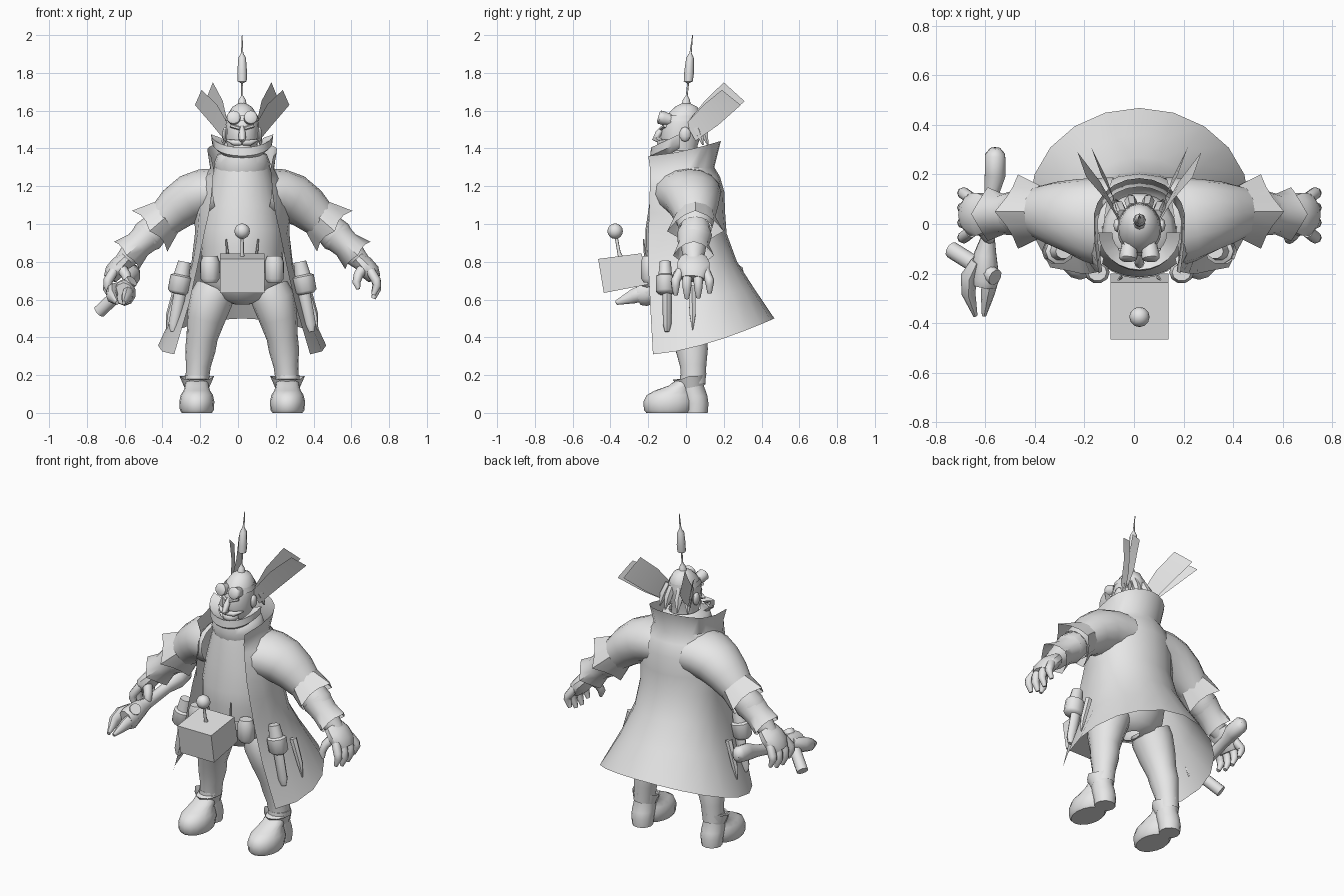
import bpy, bmesh, math
from mathutils import Vector, Matrix

C = 0.022  # centre line of the figure
grey = bpy.data.materials.new("plain_grey")
grey.diffuse_color = (0.8, 0.8, 0.8, 1)


def finish(name, bm, angle=50):
    bmesh.ops.recalc_face_normals(bm, faces=bm.faces)
    me = bpy.data.meshes.new(name)
    bm.to_mesh(me)
    bm.free()
    me.materials.append(grey)
    ob = bpy.data.objects.new(name, me)
    bpy.context.collection.objects.link(ob)
    bpy.ops.object.select_all(action='DESELECT')
    ob.select_set(True)
    bpy.context.view_layer.objects.active = ob
    bpy.ops.object.shade_smooth_by_angle(angle=math.radians(angle))
    return ob


def skin(name, rings, closed=True, cap=True, angle=50):
    """Join rows of points into one surface."""
    bm = bmesh.new()
    rows = [[bm.verts.new(p) for p in r] for r in rings]
    n = len(rows[0])
    for a, b in zip(rows, rows[1:]):
        for i in range(n if closed else n - 1):
            j = (i + 1) % n
            bm.faces.new((a[i], a[j], b[j], b[i]))
    if cap and closed:
        bm.faces.new(rows[0])
        bm.faces.new(rows[-1])
    return finish(name, bm, angle)


def stack(name, rows, n=18, x=C, cap=True, front=False):
    """Level ellipses, each given as z, centre y, half width, half depth."""
    if front:
        angles = [math.pi * (1 + i / 12) for i in range(13)]
    else:
        angles = [2 * math.pi * i / n for i in range(n)]
    return skin(name, [[(x + rx * math.cos(a), cy + ry * math.sin(a), z) for a in angles]
                       for z, cy, rx, ry in rows], closed=not front, cap=cap)


def tube(name, pts, n=12, flat=1.0, cap=True, jag=0.0, angle=50):
    """Round section along a path of x, y, z, radius (and flatness); jag points the last rim."""
    P = [Vector(p[:3]) for p in pts]
    whole = (P[-1] - P[0]).normalized()
    ref = Vector((0, 1, 0)) if abs(whole.y) < 0.8 else Vector((1, 0, 0))
    rings = []
    for k, p in enumerate(P):
        t = (P[min(k + 1, len(P) - 1)] - P[max(k - 1, 0)]).normalized()
        u = ref.cross(t).normalized()
        w = t.cross(u) * (pts[k][4] if len(pts[k]) > 4 else flat)
        ring = []
        for i in range(n):
            a = 2 * math.pi * i / n
            r, push = pts[k][3], 0
            if k == len(P) - 1 and jag and i % 3 == 0:
                r, push = r * (1 + jag), r * jag * 0.6
            ring.append(p + r * (math.cos(a) * u + math.sin(a) * w) + push * t)
        rings.append(ring)
    return skin(name, rings, cap=cap, angle=angle)


def ball(name, c, r, n=12):
    bm = bmesh.new()
    m = Matrix.Translation(c) @ Matrix.Diagonal((r[0], r[1], r[2], 1))
    bmesh.ops.create_uvsphere(bm, u_segments=n, v_segments=n * 2 // 3, radius=1, matrix=m)
    return finish(name, bm)


# hips, shirt front and belt
stack("hips", [(.575, 0, .04, .06), (.6, 0, .14, .13), (.68, -.01, .2, .17), (.78, -.015, .213, .19)],
      cap=False)
stack("shirt_front", [(.78, -.015, .213, .19), (.88, -.015, .22, .2), (.97, -.015, .22, .2),
                      (1.1, -.01, .2, .185), (1.24, -.01, .165, .17), (1.33, -.01, .14, .15)], front=True)
stack("belt", [(.74, -.01, .222, .205), (.80, -.01, .222, .21)], front=True)

# long open coat with standing collar:
# back z, front z, half width, centre y, back depth, edge x, edge y
coat = [(1.44, 1.36, .185, .02, .165, .165, -.2), (1.30, 1.29, .17, 0, .15, .15, -.19),
        (1.25, 1.24, .215, 0, .18, .155, -.19), (1.17, 1.17, .25, 0, .203, .16, -.192),
        (1.06, 1.06, .255, 0, .207, .175, -.195),
        (.95, .95, .25, .01, .205, .2, -.2), (.8, .78, .27, .02, .25, .235, -.2),
        (.66, .58, .33, .05, .31, .28, -.19), (.5, .31, .445, .08, .388, .36, -.175)]
rows = []
for zb, zf, rx, cy, rb, xe, ye in coat:
    end = math.pi - math.asin(xe / rx)
    rf = (cy - ye) / -math.cos(end)
    row = []
    for i in range(15):
        a = end * (i - 7) / 7
        y = cy + (rb if math.cos(a) > 0 else rf) * math.cos(a)
        u = max(0, (y - ye) / (cy + rb - ye))
        row.append((C + rx * math.sin(a), y, zf + (zb - zf) * u ** 1.5))
    rows.append(row)
skin("coat", rows, closed=False)

# scarf round the neck with a flared crescent in front
stack("scarf", [(1.27, -.03, .14, .14), (1.32, -.03, .15, .155), (1.37, -.03, .13, .145),
                (1.39, -.02, .085, .1)], cap=False)
rows = []
for r, d, top, drop in ((.11, .1, 1.455, .075), (.165, .15, 1.475, .07),
                        (.16, .155, 1.43, .07), (.12, .12, 1.4, .07)):
    rows.append([(C + r * math.cos(math.pi * i / 12), -.035 - d * math.sin(math.pi * i / 12),
                  top - drop * math.sin(math.pi * i / 12)) for i in range(13)])
skin("scarf_front", rows, closed=False)

# head and face
stack("head", [(1.37, -.02, .075, .08), (1.41, -.03, .08, .09), (1.46, -.03, .085, .105),
               (1.53, -.02, .087, .105), (1.58, -.01, .077, .09), (1.62, 0, .052, .06),
               (1.64, 0, .018, .02)], n=16)
tube("nose", [(C, -.115, 1.515, .012), (C, -.145, 1.48, .018), (C, -.16, 1.452, .02),
              (C, -.13, 1.435, .012)], n=8)
ball("chin", (C, -.1, 1.4), (.05, .05, .035))
stack("antenna", [(1.63, 0, .025, .025), (1.66, .002, .018, .018), (1.68, .004, .005, .005),
                  (1.745, .011, .005, .005), (1.755, .012, .024, .024), (1.80, .016, .026, .026),
                  (1.88, .021, .02, .02), (1.905, .024, .006, .006), (2.0, .035, .002, .002)], n=8)
stack("goggle_strap", [(1.545, -.02, .09, .108), (1.575, -.015, .083, .1)], n=16, cap=False)


def X(s, d):
    return C + s * d


for s, side in ((-1, "right"), (1, "left")):
    # goggles, ears, brows and moustache
    tube(side + "_goggle", [(X(s, .04), -.08, 1.55, .03), (X(s, .044), -.12, 1.56, .036),
                            (X(s, .046), -.14, 1.566, .036), (X(s, .046), -.147, 1.568, .026)], n=12)
    tube(side + "_moustache", [(X(s, 0), -.14, 1.43, .014), (X(s, .04), -.13, 1.43, .016),
                               (X(s, .085), -.1, 1.445, .004)], n=8)
    tube(side + "_brow", [(X(s, .01), -.132, 1.505, .01), (X(s, .06), -.11, 1.52, .01)], n=6)
    ball(side + "_ear", (X(s, .09), -.005, 1.475), (.016, .03, .04), 8)
    # hair tufts at the back of the head
    for k, (dx, y) in enumerate(((.07, .06), (.03, .085))):
        tube(f"{side}_tuft_{k}", [(X(s, dx), y - .02, 1.55, .022), (X(s, dx * 1.2), y + .01, 1.49, .025),
                                  (X(s, dx * 1.4), y + .03, 1.42, .005)], n=6)
    # two flat blades rising behind each ear: front edge tip, back edge tip
    for k, (f, b) in enumerate((((.155, .2, 1.75), (.195, .31, 1.65)),
                                ((.215, .19, 1.71), (.25, .29, 1.63)))):
        rf, rb = Vector((.075, 0, 1.53)), Vector((.09, .05, 1.44))
        row = []
        for t, bow in ((0, 0), (.5, .012), (1, 0)):
            p, q = rf.lerp(Vector(f), t), rb.lerp(Vector(b), t)
            row.append([(X(s, p.x - bow), p.y, p.z + bow), (X(s, q.x - bow), q.y, q.z - bow)])
        skin(f"{side}_blade_{k}", row, closed=False)

    # arm, sleeve cuff and gauntlet
    tube(side + "_sleeve", [(X(s, .13), .008, 1.165, .13, 1.4), (X(s, .2), .018, 1.158, .134, 1.27),
                            (X(s, .27), .032, 1.135, .131, 1.15), (X(s, .345), .042, 1.085, .117, 1.1),
                            (X(s, .42), .05, 1.015, .095, 1.05), (X(s, .46), .05, .975, .088)],
         n=16, cap=False)
    tube(side + "_forearm", [(X(s, .45), .05, .985, .08), (X(s, .5), .045, .935, .09),
                             (X(s, .54), .04, .9, .07), (X(s, .6), .04, .83, .058),
                             (X(s, .64), .04, .79, .045)], n=12, cap=False)
    tube(side + "_sleeve_cuff", [(X(s, .40), .05, 1.04, .1), (X(s, .475), .05, .975, .11)],
         cap=False, jag=.3, flat=1.05)
    tube(side + "_gauntlet", [(X(s, .49), .045, .945, .085), (X(s, .55), .04, .89, .075),
                              (X(s, .605), .04, .84, .082)], cap=False, jag=.2, flat=1.1)
    # hand
    tube(side + "_palm", [(X(s, .61), .04, .82, .04), (X(s, .645), .04, .785, .05),
                          (X(s, .68), .038, .745, .05), (X(s, .7), .035, .71, .036)], n=10, flat=1.8)
    for k, (y, drop) in enumerate(((-.055, .02), (.005, 0), (.065, .005), (.125, .03))):
        tube(f"{side}_finger_{k}", [(X(s, .68), .04 + (y - .04) * .75, .75, .025), (X(s, .71), y, .7, .025),
                                    (X(s, .714), y, .655 + drop, .022),
                                    (X(s, .695), y, .605 + drop, .012)], n=8)
    tube(side + "_thumb", [(X(s, .65), 0, .78, .03), (X(s, .615), -.045, .73, .026),
                           (X(s, .605), -.06, .69, .022), (X(s, .615), -.065, .655, .01)], n=8)

    # leg and boot
    tube(side + "_leg", [(X(s, .14), 0, .65, .11), (X(s, .165), -.005, .6, .115), (X(s, .192), .005, .5, .102),
                         (X(s, .212), .02, .4, .083), (X(s, .222), .032, .33, .08),
                         (X(s, .232), .038, .25, .066), (X(s, .24), .04, .15, .06)],
         n=14, flat=1.08, cap=False)
    stack(side + "_boot_heel", [(0, .055, .06, .06), (.05, .055, .066, .064), (.09, .045, .066, .068),
                                (.14, .03, .062, .066), (.2, .035, .064, .066)], n=12, x=X(s, .24))
    stack(side + "_boot", [(0, -.095, .08, .115), (.015, -.095, .09, .128), (.06, -.09, .093, .135),
                           (.095, -.085, .085, .122), (.118, -.065, .07, .1), (.145, -.02, .062, .07),
                           (.18, .02, .06, .065)], n=16, x=X(s, .24))
    tube(side + "_boot_cuff", [(X(s, .24), .03, .135, .066), (X(s, .24), .02, .188, .08)],
         cap=False, jag=.15)

    # belt pouch, holster with cap and hanging tools
    stack(side + "_pouch", [(.69, -.195, .035, .03), (.71, -.195, .05, .045), (.8, -.195, .05, .045),
                            (.83, -.195, .038, .035)], n=10, x=X(s, .17))
    tube(side + "_holster", [(X(s, .305), -.11, .8, .034), (X(s, .32), -.11, .73, .042),
                             (X(s, .322), -.11, .722, .058), (X(s, .337), -.11, .645, .058),
                             (X(s, .34), -.11, .63, .04)], n=10, flat=.9)
    tube(side + "_holster_tube", [(X(s, .325), -.1, .65, .033), (X(s, .36), -.1, .47, .03),
                                  (X(s, .366), -.1, .43, .016)], n=8, flat=.75)
    tube(side + "_peg", [(X(s, .34), .03, .67, .022), (X(s, .385), .035, .52, .018),
                         (X(s, .4), .035, .44, .003)], n=6)
    tube(side + "_prong", [(X(s, .075), -.215, .82, .008), (X(s, .085), -.225, .92, .004)], n=6)

# control box on the belt, with its stick
prof = [(-.465, .815), (-.235, .845), (-.2, .68), (-.435, .635)]
skin("control_box", [[(x, y, z) for y, z in prof] for x in (C - .117, C + .117)], angle=25)
tube("control_stick", [(C, -.345, .82, .014), (C, -.355, .85, .009), (C, -.373, .95, .008)], n=8)
ball("stick_knob", (C, -.375, .962), (.041, .041, .041))

# big wrench held in the right hand
tube("wrench_handle", [(-.56, .305, .745, .025), (-.56, .28, .74, .05), (-.56, .2, .725, .052),
                       (-.575, .12, .705, .036), (-.59, -.06, .668, .036), (-.6, -.12, .655, .055),
                       (-.6, -.22, .635, .07), (-.605, -.25, .63, .06)], n=10, flat=.85)
for k, path in enumerate((((-.635, -.15), (-.665, -.21), (-.668, -.28), (-.64, -.37)),
                          ((-.585, -.15), (-.575, -.21), (-.59, -.28), (-.605, -.37)))):
    tube(f"wrench_jaw_{k}", [(x, y, .72 + y * .37, r) for (x, y), r in
                             zip(path, (.03, .045, .038, .012))], n=8, flat=.75)
tube("wrench_adjuster", [(-.735, -.105, .535, .034), (-.56, -.215, .7, .034)], n=10)
